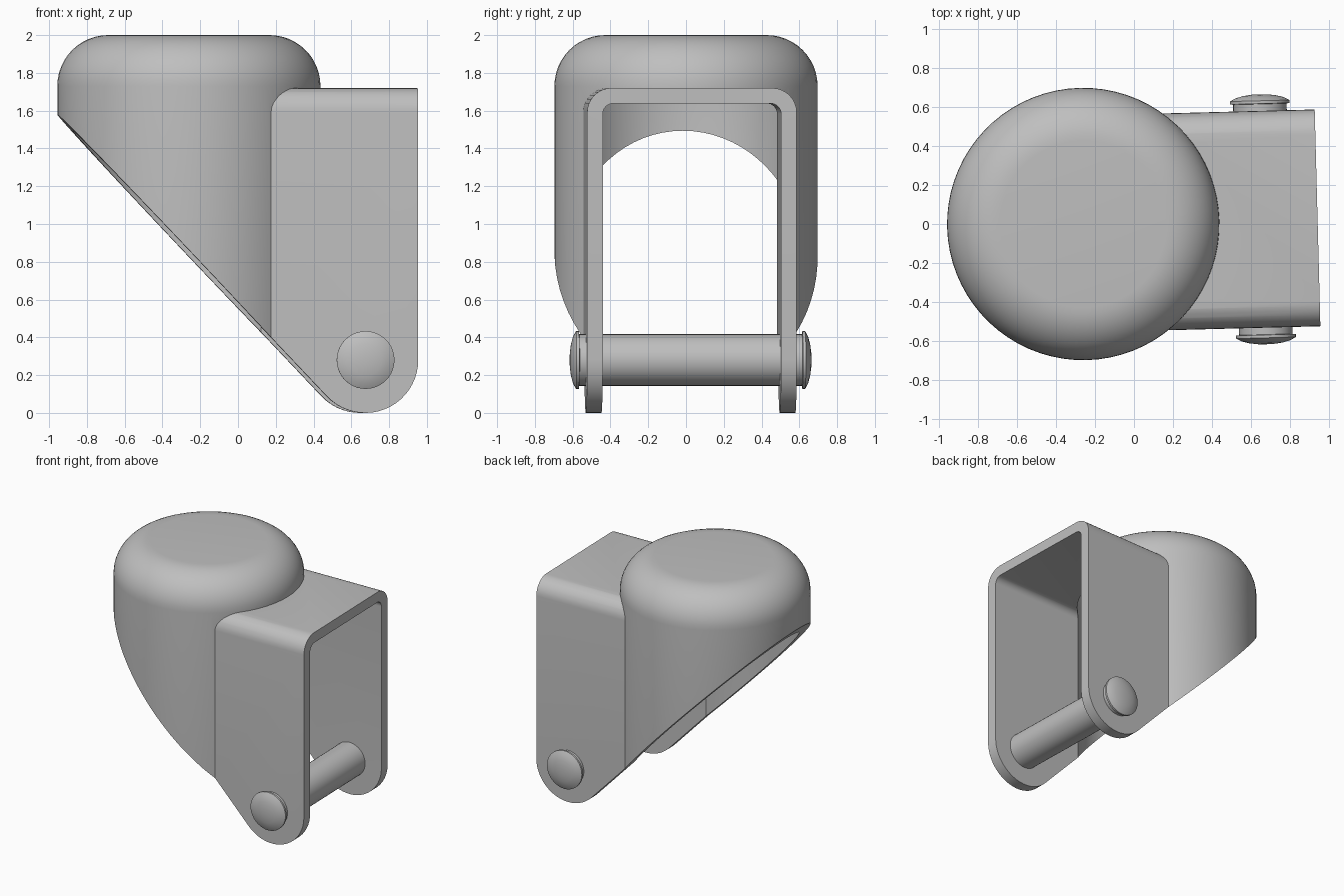
import bpy, bmesh, math
from mathutils import Matrix, Vector

if "Cube" in bpy.data.objects:
    bpy.data.objects.remove(bpy.data.objects["Cube"])

CX = -0.26                      # dome axis
TURN = math.radians(1.5)        # fork is turned slightly about the dome axis
PIN_X, PIN_Z, TAB_R = 0.66, 0.28, 0.28
FORK_END = 0.94

grey = bpy.data.materials.new("grey metal")
grey.diffuse_color = (0.52, 0.52, 0.52, 1)
grey.use_nodes = True
grey.node_tree.nodes["Principled BSDF"].inputs["Base Color"].default_value = grey.diffuse_color


def finish(bm, name):
    bmesh.ops.recalc_face_normals(bm, faces=bm.faces)
    me = bpy.data.meshes.new(name)
    bm.to_mesh(me)
    bm.free()
    me.materials.append(grey)
    ob = bpy.data.objects.new(name, me)
    bpy.context.collection.objects.link(ob)
    return ob


def arc(cx, cy, r, a0, a1, n):
    return [(cx + r * math.cos(math.radians(a0 + (a1 - a0) * i / n)),
             cy + r * math.sin(math.radians(a0 + (a1 - a0) * i / n))) for i in range(n + 1)]


def lathe(name, profile, matrix, seg=72):
    """Closed solid turned about local z from (radius, height) pairs."""
    bm = bmesh.new()
    rings = [[bm.verts.new((r * math.cos(math.tau * i / seg), r * math.sin(math.tau * i / seg), z))
              for i in range(seg)] for r, z in profile]
    for a, b in zip(rings, rings[1:]):
        for i in range(seg):
            j = (i + 1) % seg
            bm.faces.new((a[i], a[j], b[j], b[i]))
    bm.faces.new(rings[0])
    bm.faces.new(rings[-1])
    bm.transform(matrix)
    return finish(bm, name)


def prism(name, start, offset):
    """Extrude a closed outline of 3D points along an offset."""
    bm = bmesh.new()
    face = bm.faces.new([bm.verts.new(p) for p in start])
    new = bmesh.ops.extrude_face_region(bm, geom=[face])["geom"]
    bmesh.ops.translate(bm, vec=offset, verts=[v for v in new if isinstance(v, bmesh.types.BMVert)])
    return finish(bm, name)


def boolean(ob, tool, op):
    mod = ob.modifiers.new(op, 'BOOLEAN')
    mod.operation, mod.object, mod.solver = op, tool, 'EXACT'
    bpy.context.view_layer.objects.active = ob
    bpy.ops.object.modifier_apply(modifier=mod.name)
    bpy.data.objects.remove(tool)


def dome(name, r, top, fillet, bottom):
    return lathe(name, [(r, bottom)] + arc(r - fillet, top - fillet, fillet, 0, 90, 12),
                 Matrix.Translation((CX, 0, 0)))


def arch(name, half, top, fillet, bottom, x_end):
    right = [(half, bottom)] + arc(half - fillet, top - fillet, fillet, 0, 90, 8)
    outline = right + [(-y, z) for y, z in reversed(right)]
    return prism(name, [(CX, y, z) for y, z in outline], Vector((x_end - CX, 0, 0)))


# housing: hollow dome joined with an arched fork
housing = dome("housing", 0.697, 2.0, 0.27, -0.2)
boolean(housing, arch("fork_outer", 0.555, 1.72, 0.13, -0.3, FORK_END + 0.1), 'UNION')
boolean(housing, dome("dome_hollow", 0.615, 1.92, 0.19, -0.5), 'DIFFERENCE')
boolean(housing, arch("fork_hollow", 0.472, 1.638, 0.055, -0.6, FORK_END + 0.3), 'DIFFERENCE')

# side outline: slanted underside, rounded tab at the axle, straight rear edge
slant = 1.056
ang = math.degrees(math.atan(slant))
tab = arc(PIN_X, TAB_R, TAB_R, 270 - ang, 360, 20)
x0, z0 = tab[0]
side = tab + [(FORK_END, 2.5), (-1.5, 2.5), (-1.5, z0 + slant * (x0 + 1.5))]
boolean(housing, prism("side_outline", [(x, -1, z) for x, z in side], Vector((0, 2, 0))), 'INTERSECT')

# axle pin with a low domed head on each end
half = [(0.137, 0.59), (0.153, 0.592), (0.153, 0.607), (0.125, 0.622), (0.085, 0.633), (0.04, 0.639), (0.01, 0.64)]
pin = lathe("axle_pin", [(r, -y) for r, y in reversed(half)] + half,
            Matrix.Translation((PIN_X, 0, PIN_Z)) @ Matrix.Rotation(math.radians(90), 4, 'X'), 40)

turn = Matrix.Translation((CX, 0, 0)) @ Matrix.Rotation(TURN, 4, 'Z') @ Matrix.Translation((-CX, 0, 0))
for ob in (housing, pin):
    ob.data.transform(turn)
    bpy.ops.object.select_all(action='DESELECT')
    ob.select_set(True)
    bpy.context.view_layer.objects.active = ob
    bpy.ops.object.shade_smooth_by_angle(angle=math.radians(25))
